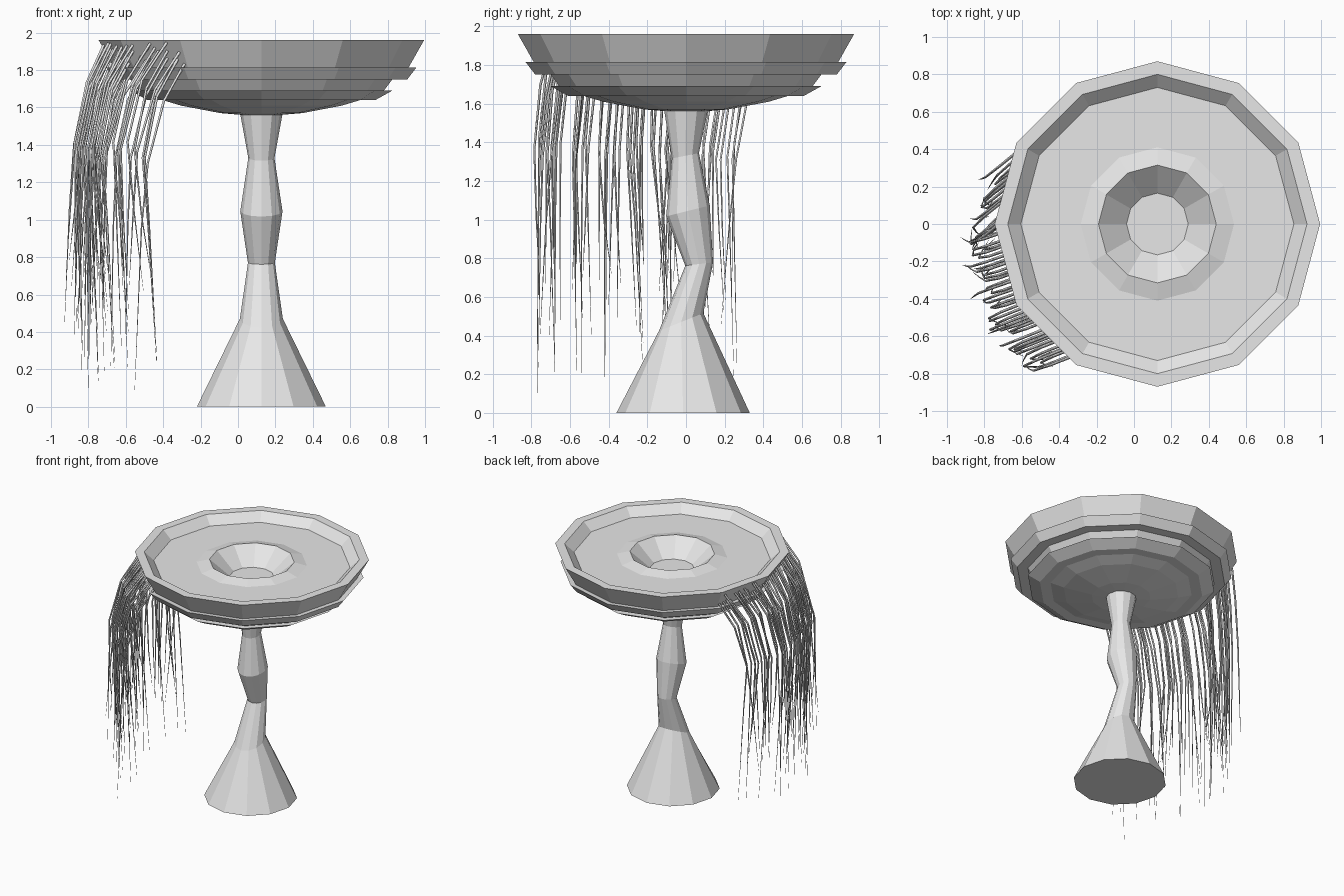
import bpy, bmesh, math, random
from mathutils import Vector

if "Cube" in bpy.data.objects:
    bpy.data.objects.remove(bpy.data.objects["Cube"], do_unlink=True)

SIDES = 12
CX = 0.125  # axis of the table
random.seed(4)

grey = bpy.data.materials.new("light grey")
grey.use_nodes = True
COLOUR = (0.8, 0.8, 0.8, 1)
grey.diffuse_color = COLOUR
grey.node_tree.nodes["Principled BSDF"].inputs["Base Color"].default_value = COLOUR


def ring_body(name, rings):
    """Skin capped 12-sided rings given as (radius, z, y centre, tilt)."""
    bm = bmesh.new()
    loops = []
    for radius, z, cy, tilt in rings:
        loop = []
        for i in range(SIDES):
            a = math.tau * i / SIDES
            dy = radius * math.sin(a)
            loop.append(bm.verts.new((CX + radius * math.cos(a), cy + dy, z + tilt * dy)))
        loops.append(loop)
    for low, high in zip(loops, loops[1:]):
        for i in range(SIDES):
            j = (i + 1) % SIDES
            bm.faces.new((low[i], low[j], high[j], high[i]))
    bm.faces.new(loops[0])
    bm.faces.new(loops[-1])
    bmesh.ops.recalc_face_normals(bm, faces=bm.faces)
    mesh = bpy.data.meshes.new(name)
    bm.to_mesh(mesh)
    bm.free()
    mesh.materials.append(grey)
    obj = bpy.data.objects.new(name, mesh)
    bpy.context.collection.objects.link(obj)
    return obj


# Table top: sunken tray with a central well, stepped underside
top_profile = [
    (0.165, 1.79), (0.315, 1.92), (0.41, 1.895), (0.73, 1.895), (0.80, 1.96),
    (0.87, 1.96), (0.785, 1.81), (0.83, 1.815), (0.78, 1.75), (0.70, 1.75),
    (0.655, 1.69), (0.70, 1.69), (0.61, 1.64), (0.53, 1.64), (0.43, 1.61),
    (0.22, 1.57), (0.10, 1.56),
]
ring_body("table_top", [(r, z, 0, 0) for r, z in top_profile])

# Crooked stem flaring into the foot
ring_body("stem_and_foot", [
    (0.345, 0, -0.015, 0),
    (0.115, 0.47, -0.025, 0.4),
    (0.072, 0.77, 0.068, 0.12),
    (0.113, 1.045, 0.01, 0.25),
    (0.070, 1.33, -0.003, 0.2),
    (0.113, 1.565, 0, 0),
])

# Hanging strands along three sides of the rim
curve = bpy.data.curves.new("hanging_strands", "CURVE")
curve.dimensions = "3D"
curve.bevel_depth = 0.008
curve.bevel_resolution = 0
RADII = (1, 0.9, 0.75, 0.5, 0.08)
DRIFTS = ((-0.16, -0.13), (-0.17, -0.06), (-0.20, -0.08))


def rim_point(side, u, z):
    """Point on the sloping outer wall of a rim side."""
    radius = 0.785 + (z - 1.81) / 0.15 * 0.085
    a, b = (math.tau * (side + k) / SIDES for k in (0, 1))
    start = Vector((math.cos(a), math.sin(a), 0)) * radius
    end = Vector((math.cos(b), math.sin(b), 0)) * radius
    return start.lerp(end, u) + Vector((CX, 0, z))


def add_strand(side, u, drift):
    z = random.uniform(1.83, 1.95)
    root = rim_point(side, u, z)
    out = Vector((drift[0], drift[1], 0)) * random.uniform(0.85, 1.1)
    clump = (math.floor(u * 3) + 0.5) / 3
    pull = rim_point(side, clump, z) - root
    wobble = Vector((random.uniform(-0.1, 0.1), random.uniform(-0.07, 0.07), 0))
    length = random.uniform(1.15, 1.75)
    steps = ((0, 0, 0), (0.6, 0.2, 0), (1, 0.53, 0.1), (1, 0.88, 0.4), (0.95, length, 0.8))
    spline = curve.splines.new("POLY")
    spline.points.add(len(steps) - 1)
    for point, (reach, drop, gather), radius in zip(spline.points, steps, RADII):
        p = root + out * reach + (pull + wobble) * gather - Vector((0, 0, drop))
        point.co = (max(p.x, -0.998), p.y, p.z, 1)
        point.radius = radius


COUNT = 20
for side, drift in zip((5, 6, 7), DRIFTS):
    for n in range(COUNT):
        add_strand(side, (n + random.uniform(0.2, 0.8)) / COUNT, drift)

curve.materials.append(grey)
strands = bpy.data.objects.new("hanging_strands", curve)
bpy.context.collection.objects.link(strands)
